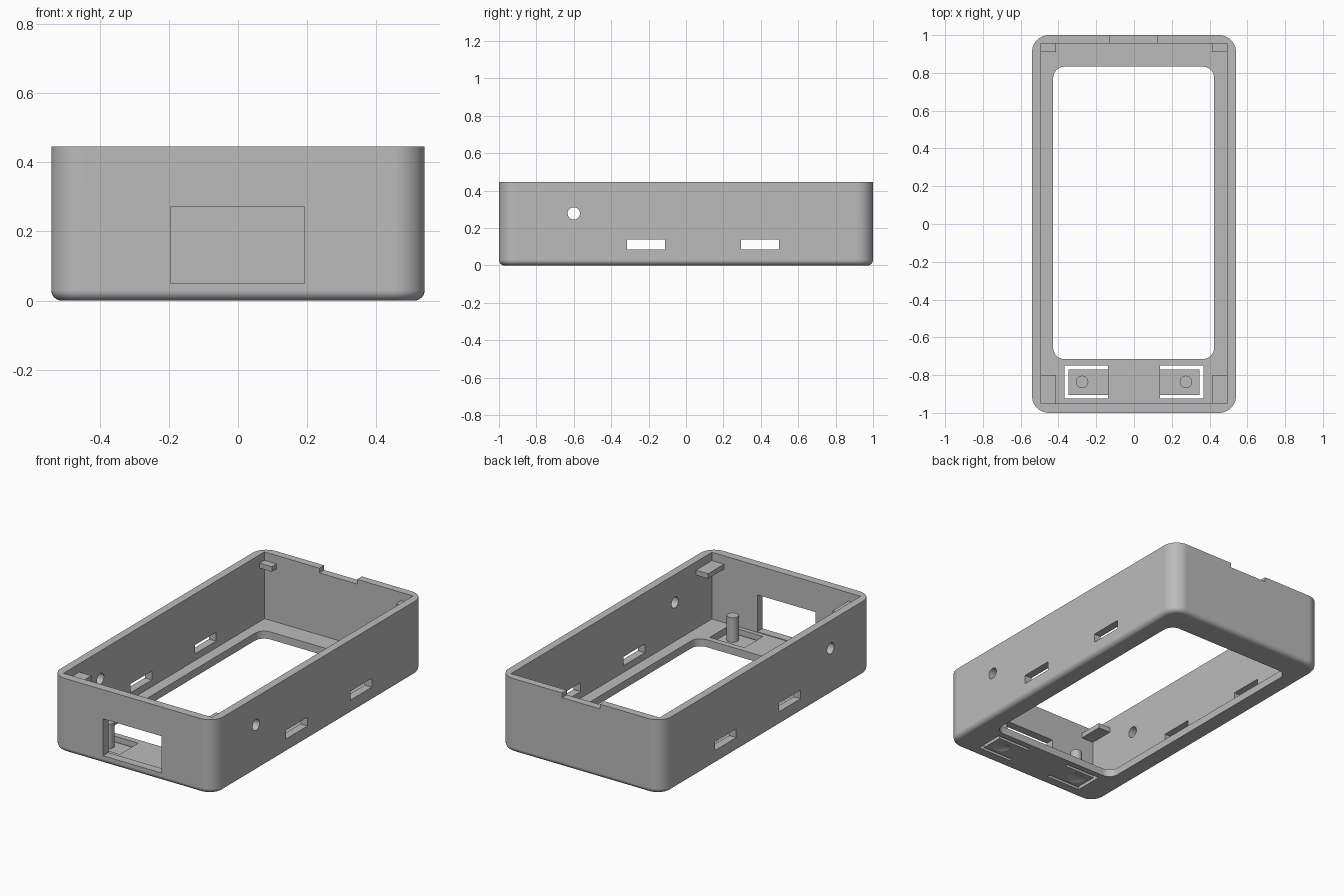
import bpy
import bmesh
from mathutils import Matrix

if "Cube" in bpy.data.objects:
    bpy.data.objects.remove(bpy.data.objects["Cube"], do_unlink=True)

grey = bpy.data.materials.new("grey plastic")
grey.use_nodes = True
COLOUR = (0.5, 0.5, 0.5, 1)
grey.diffuse_color = COLOUR
grey.node_tree.nodes["Principled BSDF"].inputs["Base Color"].default_value = COLOUR


def finish(name, bm):
    bmesh.ops.recalc_face_normals(bm, faces=bm.faces)
    mesh = bpy.data.meshes.new(name)
    bm.to_mesh(mesh)
    bm.free()
    mesh.materials.append(grey)
    obj = bpy.data.objects.new(name, mesh)
    bpy.context.collection.objects.link(obj)
    return obj


def box(name, x, y, z, corner=0, bottom=0):
    """Box from (min, max) spans, with optional rounded uprights and bottom rim."""
    bm = bmesh.new()
    bmesh.ops.create_cube(bm, size=1)
    for v in bm.verts:
        for i, (lo, hi) in enumerate((x, y, z)):
            v.co[i] = hi if v.co[i] > 0 else lo
    if corner:
        edges = [e for e in bm.edges if abs(e.verts[0].co.z - e.verts[1].co.z) > 1e-4]
        bmesh.ops.bevel(bm, geom=edges, offset=corner, segments=10, profile=0.5, affect='EDGES')
    if bottom:
        edges = [e for e in bm.edges if all(abs(v.co.z - z[0]) < 1e-5 for v in e.verts)]
        bmesh.ops.bevel(bm, geom=edges, offset=bottom, segments=6, profile=0.5, affect='EDGES')
    return finish(name, bm)


def cylinder(name, centre, radius, depth, along_x=False):
    bm = bmesh.new()
    turn = Matrix.Rotation(1.5707963, 4, 'Y') if along_x else Matrix.Identity(4)
    bmesh.ops.create_cone(bm, cap_ends=True, segments=32, radius1=radius, radius2=radius,
                          depth=depth, matrix=Matrix.Translation(centre) @ turn)
    return finish(name, bm)


def activate(obj):
    bpy.ops.object.select_all(action='DESELECT')
    obj.select_set(True)
    bpy.context.view_layer.objects.active = obj


def cut(obj, cutter):
    mod = obj.modifiers.new("cut", 'BOOLEAN')
    mod.operation = 'DIFFERENCE'
    mod.solver = 'EXACT'
    mod.object = cutter
    activate(obj)
    bpy.ops.object.modifier_apply(modifier=mod.name)
    bpy.data.objects.remove(cutter, do_unlink=True)


def smooth(obj):
    activate(obj)
    bpy.ops.object.shade_smooth_by_angle(angle=0.52)
    weighted = obj.modifiers.new("even shading", 'WEIGHTED_NORMAL')
    weighted.keep_sharp = True


def span(side, a, b):
    return tuple(sorted((side * a, side * b)))


TOP, FLOOR = 0.445, 0.045
INNER_X, FRONT_Y, BACK_Y = 0.493, -0.95, 0.955

# Open tray with rounded outside and square inside
shell = box("case_shell", (-0.54, 0.54), (-1, 1), (0, TOP), corner=0.09, bottom=0.03)
cut(shell, box("cavity", (-INNER_X, INNER_X), (FRONT_Y, BACK_Y), (FLOOR, 1)))

# Screen opening, front port and back notch
cut(shell, box("screen", (-0.428, 0.424), (-0.715, 0.833), (-0.2, 0.2), corner=0.06))
cut(shell, box("port", (-0.195, 0.192), (-1.2, -0.9), (0.049, 0.27)))
cut(shell, box("notch", (-0.128, 0.122), (0.9, 1.2), (TOP - 0.028, 1)))

# Side vents and round holes pass through both walls
for y in ((-0.315, -0.112), (0.295, 0.497)):
    cut(shell, box("vent", (-1, 1), y, (0.085, 0.138)))
cut(shell, cylinder("side_hole", (0, -0.6, 0.278), 0.033, 2, along_x=True))

for side, label in ((1, "left"), (-1, "right")):
    # Springy button tongue set in a floor slot, with a post above and a finger dimple below
    cut(shell, box("slot", span(side, 0.137, 0.367), (-0.925, -0.75), (-0.2, 0.2)))
    tongue = box(label + "_button_tongue", span(side, 0.137, 0.347), (-0.905, -0.77), (0, 0.022))
    bm = bmesh.new()
    bmesh.ops.create_uvsphere(bm, u_segments=48, v_segments=64, radius=0.13,
                              matrix=Matrix.Translation((side * 0.275, -0.836, -0.12)))
    cut(tongue, finish("dimple", bm))
    smooth(tongue)
    smooth(cylinder(label + "_button_post", (side * 0.275, -0.836, 0.094), 0.033, 0.15))

    # Lid rests in the four corners
    for end, y in (("front", (FRONT_Y, -0.8)), ("back", (0.91, BACK_Y))):
        box(f"{label}_{end}_lid_rest", span(side, 0.413, INNER_X), y, (0.365, 0.395))

smooth(shell)
